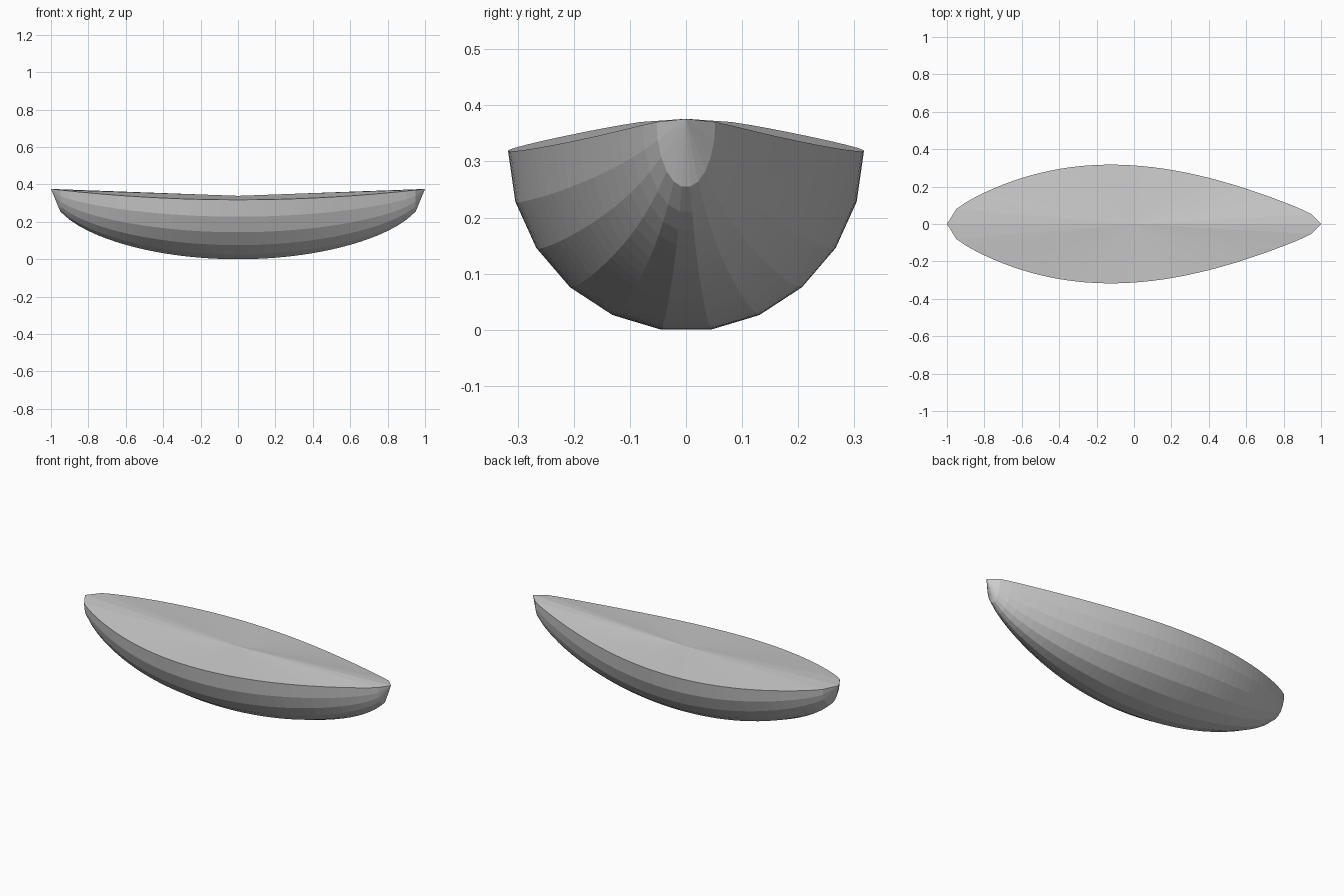
import bpy, bmesh
from math import pi, sin, cos

if "Cube" in bpy.data.objects:
    bpy.data.objects.remove(bpy.data.objects["Cube"])

STATIONS, SIDES = 40, 11


def half_width(x):
    # fuller towards -x, tapering finer towards +x
    return 0.313 * cos(pi * x / 2) ** (0.69 - 0.12 * x ** 8) * (1 - 0.22 * x)


def depth(x):
    return 0.321 * (1 - x * x) ** 0.435


def sheer(x):
    return 0.318 + 0.058 * x * x


bm = bmesh.new()

# Half-elliptical ribs between two pointed ends
aft = bm.verts.new((-1, 0, sheer(1)))
bow = bm.verts.new((1, 0, sheer(1)))
ribs = []
for i in range(1, STATIONS):
    x = -1 + 2 * i / STATIONS
    ribs.append([bm.verts.new((x,
                               half_width(x) * cos(pi * j / SIDES),
                               sheer(x) - depth(x) * sin(pi * j / SIDES)))
                 for j in range(SIDES + 1)])

# Hull skin
for a, b in zip(ribs, ribs[1:]):
    for j in range(SIDES):
        bm.faces.new((a[j], a[j + 1], b[j + 1], b[j]))
for j in range(SIDES):
    bm.faces.new((aft, ribs[0][j + 1], ribs[0][j]))
    bm.faces.new((bow, ribs[-1][j], ribs[-1][j + 1]))

# Deck: fan from the middle to the rim
rim = [aft] + [r[0] for r in ribs] + [bow] + [r[-1] for r in reversed(ribs)]
middle = bm.verts.new((0, 0, 0.339))
for a, b in zip(rim, rim[1:] + rim[:1]):
    bm.faces.new((middle, b, a))

bmesh.ops.recalc_face_normals(bm, faces=bm.faces)
mesh = bpy.data.meshes.new("boat_hull")
bm.to_mesh(mesh)
bm.free()
hull = bpy.data.objects.new("boat_hull", mesh)
bpy.context.collection.objects.link(hull)
